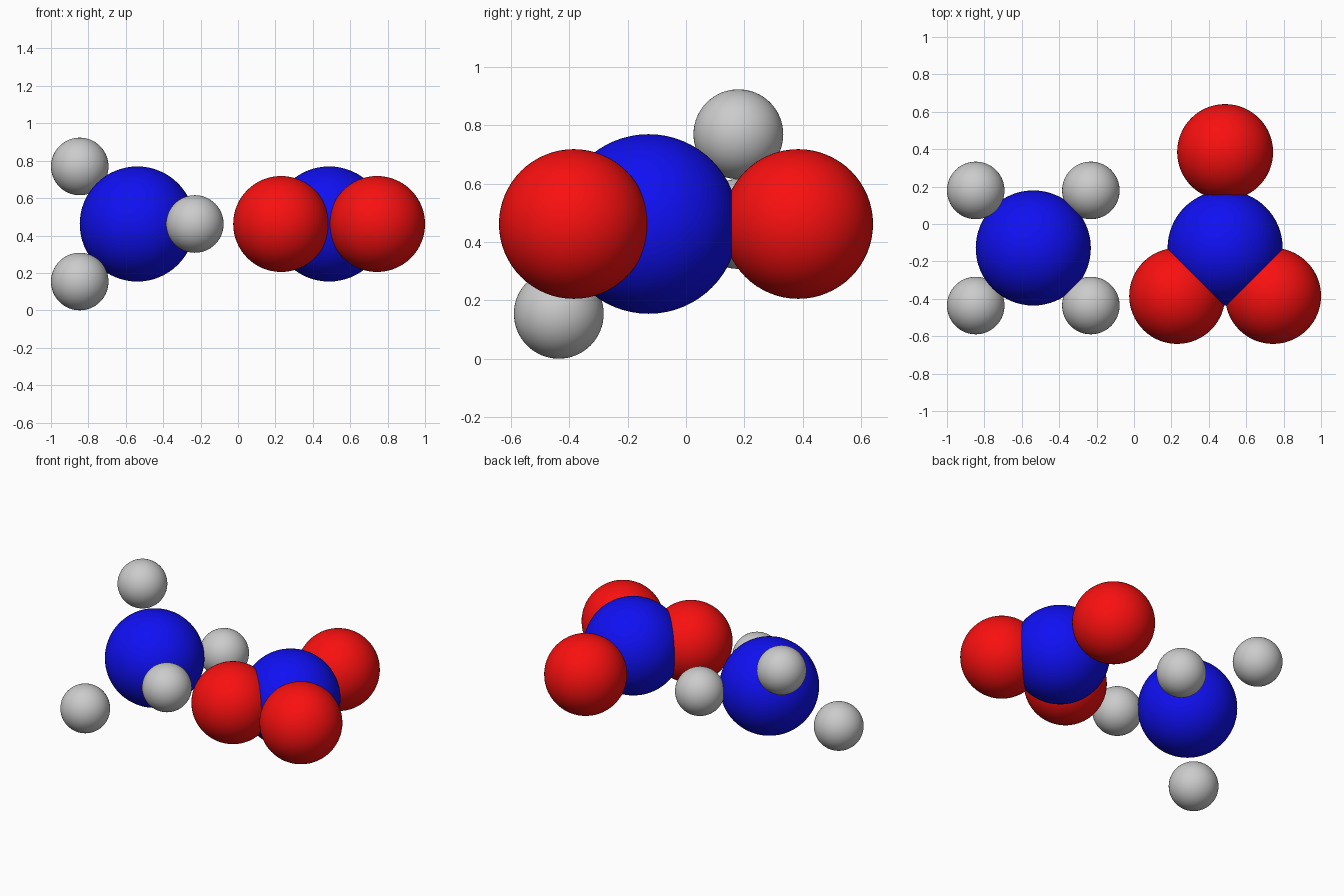
import bpy

if "Cube" in bpy.data.objects:
    bpy.data.objects.remove(bpy.data.objects["Cube"])

U = 2 / 7.8          # one model unit
CZ = 1.8 * U         # height of the atom centres


def material(name, color):
    m = bpy.data.materials.new(name)
    m.diffuse_color = color
    m.use_nodes = True
    m.node_tree.nodes["Principled BSDF"].inputs["Base Color"].default_value = m.diffuse_color
    return m


BLUE = material("blue", (0.005, 0.005, 0.9, 1))
RED = material("red", (0.95, 0.005, 0.005, 1))


def ball(name, radius, center, offset=(0, 0, 0), mat=None):
    loc = [(c + o) * U for c, o in zip(center, offset)]
    loc[2] += CZ
    bpy.ops.mesh.primitive_uv_sphere_add(
        segments=64, ring_count=32, radius=radius * U, location=loc)
    ob = bpy.context.object
    ob.name = name
    bpy.ops.object.shade_smooth()
    if mat:
        ob.data.materials.append(mat)
    return ob


# Left cluster: blue centre with four small grey balls
left = (-2.1, -0.5, 0)
ball("left_nitrogen", 1.2, left, mat=BLUE)
for i, (x, y, z) in enumerate([(1, 1, 0), (1, -1, 0), (-1, 1, 1), (-1, -1, -1)]):
    ball(f"hydrogen_{i + 1}", 0.6, left, (1.2 * x, 1.2 * y, 1.2 * z))

# Right cluster: blue centre with three red balls in a flat triangle
right = (1.9, -0.5, 0)
ball("right_nitrogen", 1.2, right, mat=BLUE)
for i, offset in enumerate([(0, 2, 0), (-1, -1, 0), (1, -1, 0)]):
    ball(f"oxygen_{i + 1}", 1.0, right, offset, RED)
